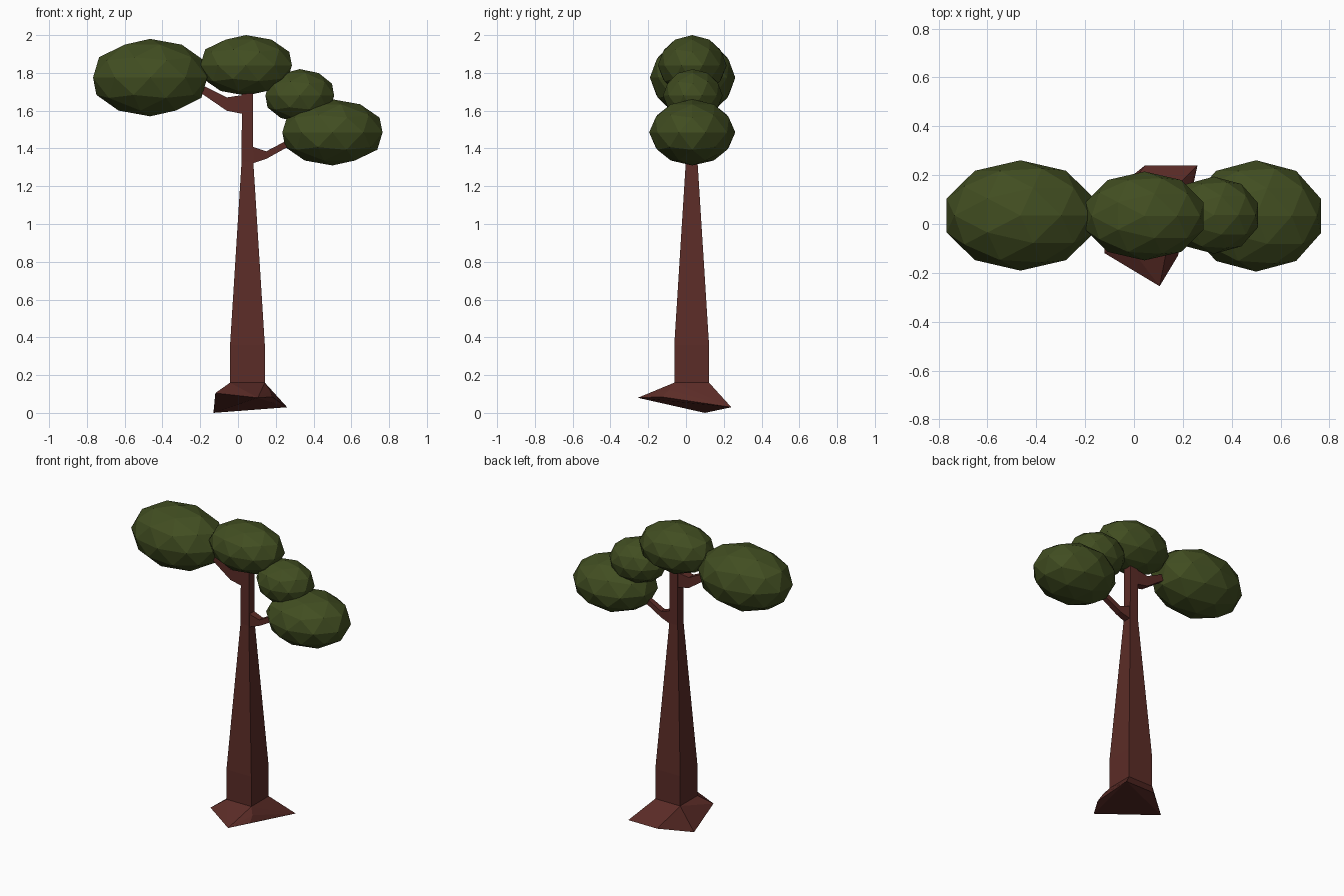
import bpy, bmesh

if "Cube" in bpy.data.objects:
    bpy.data.objects.remove(bpy.data.objects["Cube"])


def material(name, color):
    m = bpy.data.materials.new(name)
    m.diffuse_color = (*color, 1)
    m.use_nodes = True
    m.node_tree.nodes["Principled BSDF"].inputs["Base Color"].default_value = m.diffuse_color
    return m


BARK = material("bark", (0.105, 0.025, 0.02))
LEAF = material("leaf", (0.053, 0.075, 0.015))
CX, CY = 0.05, 0.03


def finish(name, bm, mat):
    bmesh.ops.recalc_face_normals(bm, faces=bm.faces)
    me = bpy.data.meshes.new(name)
    bm.to_mesh(me)
    bm.free()
    me.materials.append(mat)
    ob = bpy.data.objects.new(name, me)
    bpy.context.collection.objects.link(ob)
    return ob


def loft(name, rings):
    """Skin a chain of four-cornered rings and cap both ends."""
    bm = bmesh.new()
    vr = [[bm.verts.new(p) for p in ring] for ring in rings]
    for a, b in zip(vr, vr[1:]):
        for i in range(4):
            j = (i + 1) % 4
            bm.faces.new((a[i], a[j], b[j], b[i]))
    bm.faces.new(vr[0])
    bm.faces.new(vr[-1])
    return finish(name, bm, BARK)


def square(z, h):
    return [(CX + sx * h, CY + sy * h, z)
            for sx, sy in ((-1, -1), (1, -1), (1, 1), (-1, 1))]


def slice_x(x, low, high, h, lean=0.0):
    return [(x - lean, CY - h, high), (x + lean, CY - h, low),
            (x + lean, CY + h, low), (x - lean, CY + h, high)]


# Tapered square trunk
loft("trunk", [square(0.16, 0.092), square(0.36, 0.092),
               square(1.33, 0.031), square(1.72, 0.029)])

# Irregular flared root foot
bm = bmesh.new()
foot = square(0.16, 0.092) + [
    (-0.07, -0.09, 0.125), (0.17, -0.09, 0.12),
    (-0.12, -0.12, 0.105), (0.105, -0.255, 0.08), (0.18, -0.13, 0.085),
    (0.26, 0.24, 0.03), (0.045, 0.24, 0.03), (-0.13, 0.10, 0.0)]
for p in foot:
    bm.verts.new(p)
bmesh.ops.convex_hull(bm, input=bm.verts)
bmesh.ops.dissolve_limit(bm, angle_limit=0.02, verts=bm.verts, edges=bm.edges)
finish("root_foot", bm, BARK)

# Bent side branches
loft("left_branch", [slice_x(0.04, 1.58, 1.685, 0.028),
                     slice_x(-0.06, 1.6, 1.67, 0.026),
                     slice_x(-0.25, 1.73, 1.765, 0.018)])
loft("right_branch", [slice_x(0.06, 1.315, 1.415, 0.027),
                      slice_x(0.15, 1.345, 1.385, 0.02),
                      slice_x(0.33, 1.445, 1.48, 0.015)])

# Leaf clumps: name, centre, radii
for name, c, r in (
        ("left_foliage", (-0.465, 0.035, 1.775), (0.318, 0.226, 0.205)),
        ("top_foliage", (0.043, 0.033, 1.84), (0.255, 0.182, 0.16)),
        ("small_foliage", (0.327, 0.036, 1.68), (0.191, 0.158, 0.14)),
        ("right_foliage", (0.5, 0.033, 1.485), (0.279, 0.228, 0.175))):
    bm = bmesh.new()
    bmesh.ops.create_icosphere(bm, subdivisions=2, radius=1)
    for v in bm.verts:
        v.co = [c[i] + r[i] * v.co[i] for i in range(3)]
    finish(name, bm, LEAF)
